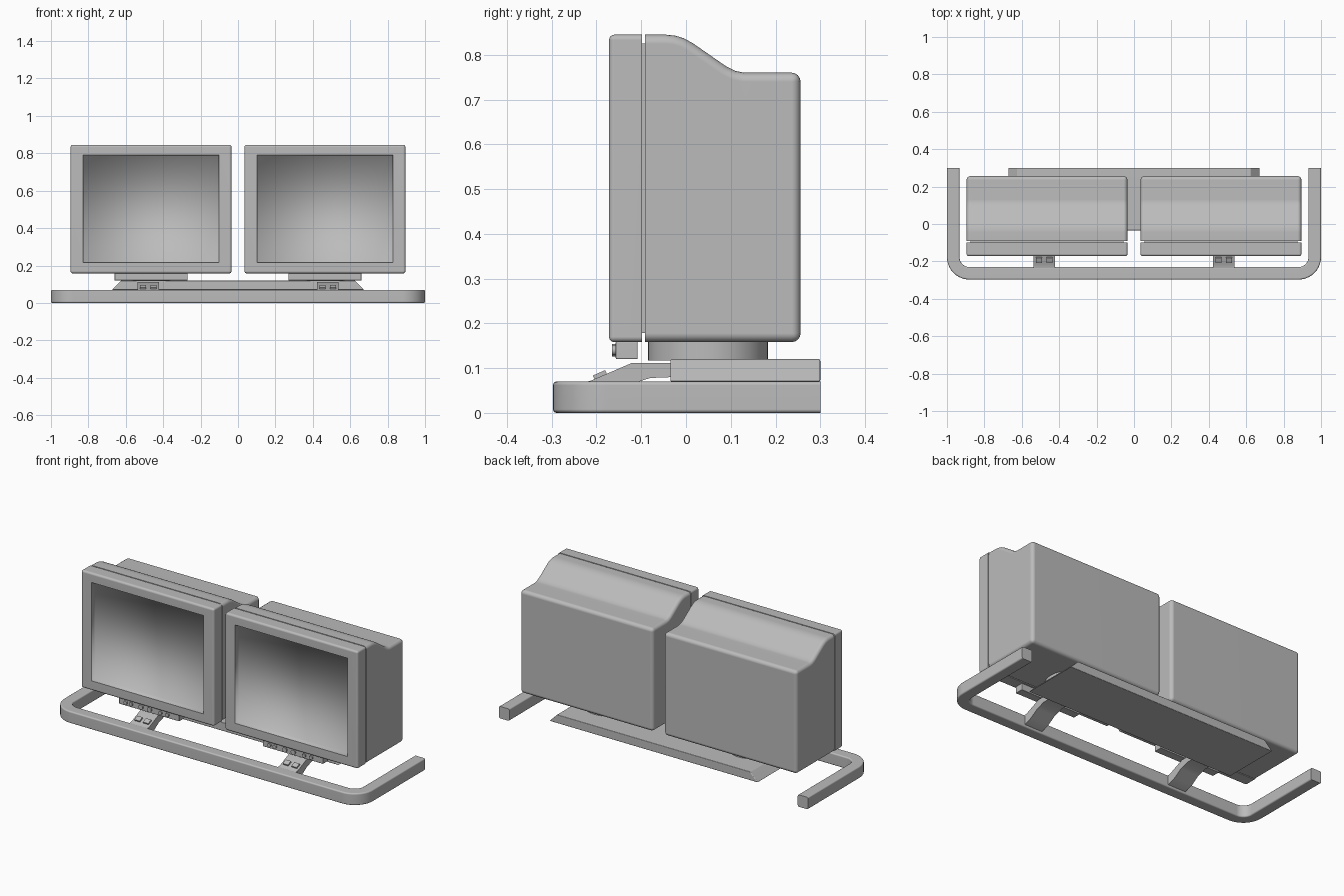
import bpy, bmesh, math
from mathutils import Matrix, Vector

cube = bpy.data.objects.get("Cube")
if cube:
    bpy.data.objects.remove(cube, do_unlink=True)

grey = bpy.data.materials.new("plain grey")
grey.use_nodes = True
grey.diffuse_color = (0.5, 0.5, 0.5, 1)
grey.node_tree.nodes["Principled BSDF"].inputs["Base Color"].default_value = (0.5, 0.5, 0.5, 1)


def finish(name, bm, sharp=True):
    bmesh.ops.recalc_face_normals(bm, faces=bm.faces) if sharp else None
    mesh = bpy.data.meshes.new(name)
    bm.to_mesh(mesh)
    bm.free()
    mesh.materials.append(grey)
    obj = bpy.data.objects.new(name, mesh)
    bpy.context.collection.objects.link(obj)
    bpy.ops.object.select_all(action="DESELECT")
    obj.select_set(True)
    bpy.context.view_layer.objects.active = obj
    if sharp:
        bpy.ops.object.shade_smooth_by_angle(angle=math.radians(40))
        mod = obj.modifiers.new("even shading", "WEIGHTED_NORMAL")
        mod.keep_sharp = True
    else:
        bpy.ops.object.shade_smooth()
    return obj


def prism(points, axis, lo, hi, bevel=0, keep=None):
    """Extrude a closed outline along an axis and round its hard edges."""
    place = {"x": lambda a, b, c: (c, a, b),
             "y": lambda a, b, c: (a, c, b),
             "z": lambda a, b, c: (a, b, c)}[axis]
    bm = bmesh.new()
    face = bm.faces.new([bm.verts.new(place(a, b, lo)) for a, b in points])
    ext = bmesh.ops.extrude_face_region(bm, geom=[face])
    step = Vector(place(0, 0, hi - lo))
    bmesh.ops.translate(bm, vec=step, verts=[v for v in ext["geom"] if isinstance(v, bmesh.types.BMVert)])
    bmesh.ops.recalc_face_normals(bm, faces=bm.faces)
    if bevel:
        edges = [e for e in bm.edges if e.calc_face_angle(0) > 0.7
                 and not (keep and all(keep(v.co) for v in e.verts))]
        bmesh.ops.bevel(bm, geom=edges, offset=bevel, segments=4, profile=0.5,
                        affect="EDGES", clamp_overlap=True)
    return bm


def rect(a0, a1, b0, b1):
    return [(a0, b0), (a1, b0), (a1, b1), (a0, b1)]


# U-shaped rail around the front and sides
def arc(radius, start, end, side):
    return [(side * (0.88 + radius * math.cos(math.radians(t))),
             -0.177 + radius * math.sin(math.radians(t)))
            for t in (start + (end - start) * i / 10 for i in range(11))]


outline = ([(1, 0.3)] + arc(0.12, 0, -90, 1) + arc(0.12, -90, 0, -1) + [(-1, 0.3), (-0.933, 0.3)]
           + arc(0.053, 0, -90, -1) + arc(0.053, -90, 0, 1) + [(0.933, 0.3)])
finish("rail", prism(outline, "z", 0, 0.07, 0.008, lambda co: co.y > 0.299))

# Long base plate with sloping ends
finish("base_plate", prism([(-0.674, 0.07), (0.674, 0.07), (0.624, 0.12), (-0.624, 0.12)],
                           "y", -0.035, 0.3, 0.004))

W, BOTTOM, TOP = 0.43, 0.158, 0.845
body_profile = [(-0.092, BOTTOM), (0.256, BOTTOM), (0.256, 0.76), (0.13, 0.76), (0.11, 0.764),
                (0.09, 0.774), (0.015, 0.826), (-0.005, 0.837), (-0.025, 0.843), (-0.045, TOP),
                (-0.092, TOP)]
arm_profile = [(-0.24, 0.01), (-0.18, 0.03), (-0.13, 0.062), (-0.08, 0.078), (-0.03, 0.08),
               (-0.03, 0.112), (-0.12, 0.112), (-0.215, 0.071), (-0.24, 0.068)]

for side, label in ((-1, "right"), (1, "left")):
    cx = 0.465 * side

    # Rear housing with stepped top
    finish(label + "_housing", prism(body_profile, "x", cx - W, cx + W, 0.02,
                                     lambda co: co.y < -0.09))
    # Recessed seam between housing and bezel
    finish(label + "_seam", prism(rect(cx - W + 0.02, cx + W - 0.02, BOTTOM + 0.02, TOP - 0.02),
                                  "y", -0.1, -0.09))

    # Front bezel with an opening
    bm = prism(rect(cx - W, cx + W, BOTTOM, TOP), "y", -0.172, -0.098, 0.012,
               lambda co: co.y > -0.1)
    front = max((f for f in bm.faces if f.normal.y < -0.9), key=lambda f: f.calc_area())
    bmesh.ops.inset_individual(bm, faces=[front], thickness=0.04)
    mid = front.calc_center_median()
    for v in front.verts:
        v.co.x = cx + math.copysign(0.363, v.co.x - mid.x)
        v.co.z = 0.79 if v.co.z > mid.z else 0.215
    bm.faces.remove(front)
    finish(label + "_bezel", bm)

    # Recessed screen, shaded softly into its walls
    bm = bmesh.new()
    rim = [bm.verts.new((x, -0.172, z)) for x, z in rect(cx - 0.363, cx + 0.363, 0.215, 0.79)]
    back = [bm.verts.new((x, -0.142, z)) for x, z in rect(cx - 0.358, cx + 0.358, 0.22, 0.785)]
    for i in range(4):
        j = (i + 1) % 4
        bm.faces.new((rim[i], rim[j], back[j], back[i]))
    bm.faces.new((back[0], back[1], back[3]))
    bm.faces.new((back[1], back[2], back[3]))
    finish(label + "_screen", bm, sharp=False)

    # Swivel disc
    bm = bmesh.new()
    bmesh.ops.create_cone(bm, cap_ends=True, segments=48, radius1=0.134, radius2=0.134, depth=0.045,
                          matrix=Matrix.Translation((cx, 0.049, 0.14)))
    finish(label + "_swivel", bm)

    # Control strip with round knobs
    finish(label + "_control_strip", prism(rect(cx - 0.195, cx + 0.195, 0.12, 0.16),
                                           "y", -0.157, -0.108, 0.003))
    bm = bmesh.new()
    for dx, r in ((-0.15, 0.011), (-0.115, 0.011), (-0.05, 0.014), (0.005, 0.014),
                  (0.075, 0.011), (0.12, 0.011)):
        spot = Matrix.Translation((cx + dx, -0.158, 0.14)) @ Matrix.Rotation(math.pi / 2, 4, "X")
        bmesh.ops.create_cone(bm, cap_ends=True, segments=16, radius1=r, radius2=r,
                              depth=0.014, matrix=spot)
    finish(label + "_knobs", bm)

    # Curved arm joining rail and base, with two small keys
    ax = 0.48 * side
    finish(label + "_arm", prism(arm_profile, "x", ax - 0.058, ax + 0.058))
    bm = bmesh.new()
    for dx in (-0.028, 0.028):
        spot = (Matrix.Translation((ax + dx, -0.192, 0.084)) @ Matrix.Rotation(math.radians(24), 4, "X")
                @ Matrix.Diagonal((0.034, 0.03, 0.012, 1)))
        bmesh.ops.create_cube(bm, size=1, matrix=spot)
    finish(label + "_keys", bm)
